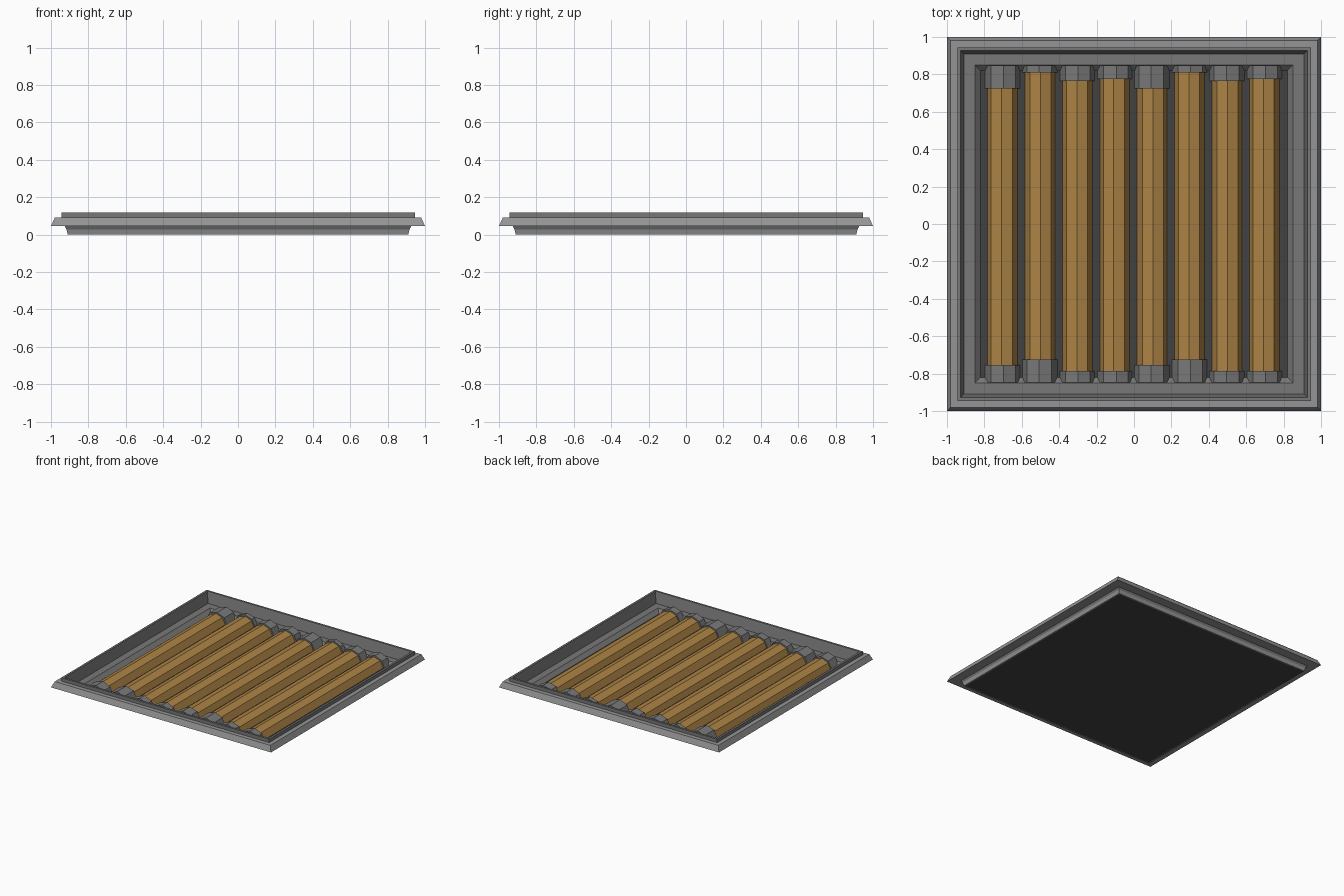
import bpy, bmesh, math

if "Cube" in bpy.data.objects:
    bpy.data.objects.remove(bpy.data.objects["Cube"])


def material(name, rgb):
    m = bpy.data.materials.new(name)
    m.diffuse_color = (*rgb, 1)
    m.use_nodes = True
    m.node_tree.nodes["Principled BSDF"].inputs["Base Color"].default_value = m.diffuse_color
    return m


STONE = material("light_stone", (0.30, 0.30, 0.30))
LINER = material("grey_liner", (0.19, 0.19, 0.19))
DARK = material("dark_floor", (0.055, 0.055, 0.055))
WOOD = material("wood", (0.42, 0.23, 0.06))


def finish(name, bm, mat):
    bmesh.ops.recalc_face_normals(bm, faces=bm.faces)
    me = bpy.data.meshes.new(name)
    bm.to_mesh(me)
    bm.free()
    ob = bpy.data.objects.new(name, me)
    me.materials.append(mat)
    bpy.context.collection.objects.link(ob)
    return ob


def square_ring(name, profile, mat):
    """Sweep a closed (half width, z) profile around a square."""
    bm = bmesh.new()
    corners = [(-1, -1), (1, -1), (1, 1), (-1, 1)]
    rings = [[bm.verts.new((sx * r, sy * r, z)) for r, z in profile] for sx, sy in corners]
    n = len(profile)
    for i in range(4):
        a, b = rings[i], rings[(i + 1) % 4]
        for j in range(n):
            k = (j + 1) % n
            bm.faces.new((a[j], b[j], b[k], a[k]))
    return finish(name, bm, mat)


def half_octagon_bar(name, x, y0, y1, radius, height, twist, mat):
    """Upper half of an eight-sided log lying along y, with closed ends."""
    angles = [0] + [math.radians(a + twist) for a in (45, 90, 135)] + [math.pi]
    bm = bmesh.new()
    ends = [[bm.verts.new((x + radius * math.cos(a), y, 0.001 + height * math.sin(a)))
             for a in angles] for y in (y0, y1)]
    a, b = ends
    for j in range(len(angles)):
        k = (j + 1) % len(angles)
        bm.faces.new((a[j], a[k], b[k], b[j]))
    bm.faces.new(a)
    bm.faces.new(b)
    return finish(name, bm, mat)


# Outer frame with overhanging flange
square_ring("outer_frame", [(0.91, 0.0), (0.922, 0.045), (1.0, 0.045),
                            (0.98, 0.09), (0.94, 0.09), (0.90, 0.0)], STONE)

# Raised lip, inner wall, shelf and sloped recess edge
square_ring("inner_liner", [(0.945, 0.088), (0.945, 0.118), (0.928, 0.118),
                            (0.908, 0.03), (0.85, 0.03), (0.82, 0.001),
                            (0.905, 0.001)], LINER)

# Dark floor panel, also closing the underside
bm = bmesh.new()
bm.faces.new([bm.verts.new((sx * 0.91, sy * 0.91, 0))
              for sx, sy in ((-1, -1), (1, -1), (1, 1), (-1, 1))])
finish("floor_panel", bm, DARK)

# Wooden bars with end caps; cap lengths repeat every four bars
back_ends = [0.725, 0.81, 0.765, 0.775]
front_ends = [-0.755, -0.725, -0.785, -0.785]
twists = [4, -3, 2, 5, -4, 3, -2, 4]
for i in range(8):
    x = -0.703 + 0.2 * i
    back, front, t = back_ends[i % 4], front_ends[i % 4], twists[i]
    half_octagon_bar(f"wood_bar_{i + 1}", x, front - 0.02, back + 0.02, 0.08, 0.07, t, WOOD)
    half_octagon_bar(f"back_cap_{i + 1}", x, back, 0.847, 0.093, 0.082, -t, LINER)
    half_octagon_bar(f"front_cap_{i + 1}", x, -0.847, front, 0.093, 0.082, -t, LINER)
